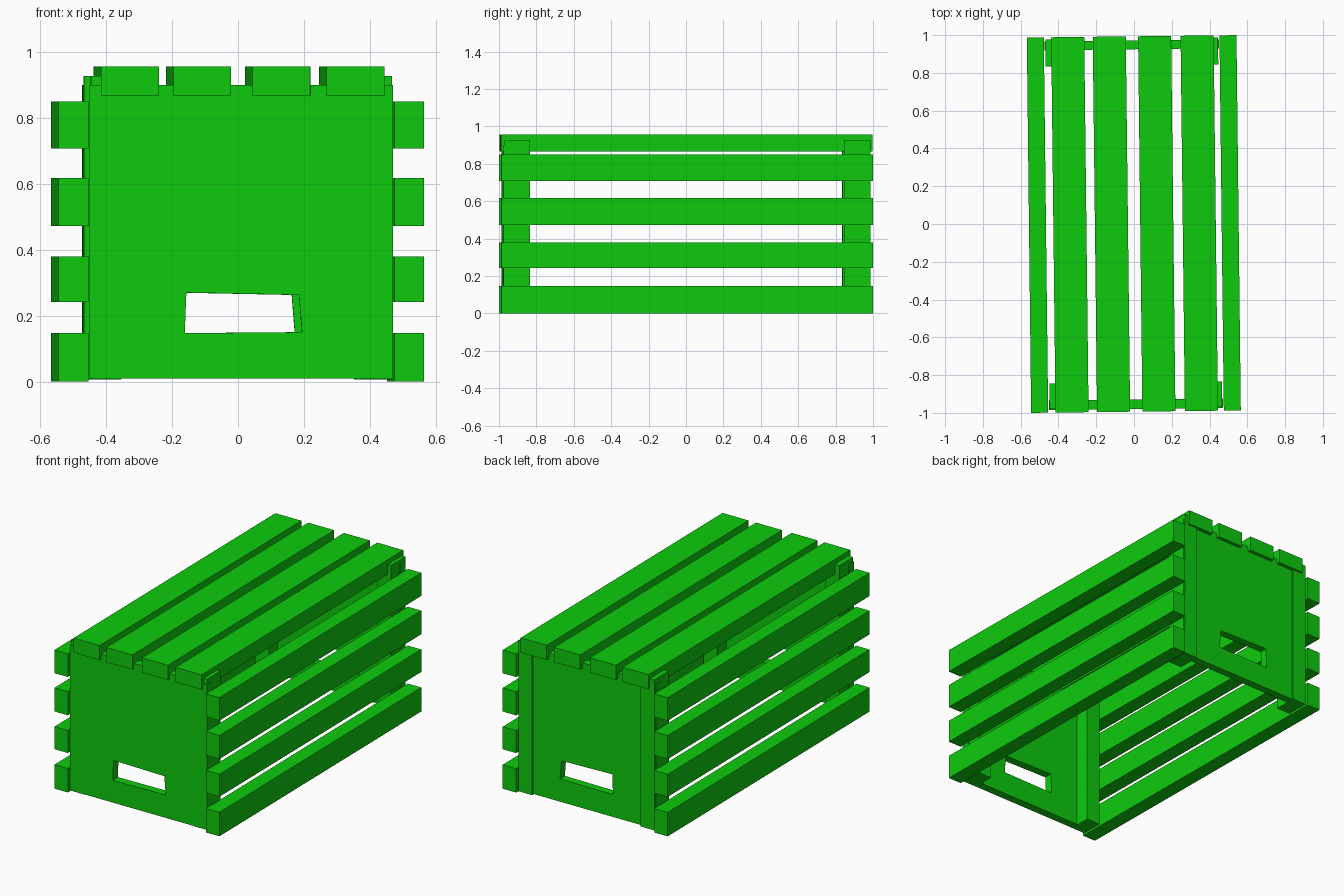
import bpy
import bmesh
from mathutils import Matrix

cube = bpy.data.objects.get("Cube")
if cube:
    bpy.data.objects.remove(cube, do_unlink=True)

green = bpy.data.materials.new("bright_green")
green.use_nodes = True
COLOUR = (0.004, 0.6, 0.004, 1)
green.diffuse_color = COLOUR
green.node_tree.nodes["Principled BSDF"].inputs["Base Color"].default_value = COLOUR

TWIST = Matrix.Rotation(0.0115, 4, "Z")  # the whole crate stands slightly turned


def finish(name, bm):
    bmesh.ops.recalc_face_normals(bm, faces=bm.faces)
    bm.transform(TWIST)
    mesh = bpy.data.meshes.new(name)
    bm.to_mesh(mesh)
    bm.free()
    mesh.materials.append(green)
    obj = bpy.data.objects.new(name, mesh)
    bpy.context.collection.objects.link(obj)


def box(name, x, y, z):
    bm = bmesh.new()
    bmesh.ops.create_cube(bm, size=1)
    for v in bm.verts:
        v.co = [r[0] if c < 0 else r[1] for c, r in zip(v.co, (x, y, z))]
    finish(name, bm)


def end_panel(name, y0, y1):
    """Board with a slanted hand hole."""
    bm = bmesh.new()
    outer = [(-0.462, 0.01), (0.46, 0.01), (0.46, 0.9), (-0.462, 0.9)]
    hole = [(-0.173, 0.147), (0.183, 0.15), (0.174, 0.263), (-0.168, 0.27)]
    rings = [[bm.verts.new((x, y0, z)) for x, z in ring] for ring in (outer, hole)]
    faces = []
    for i in range(4):
        j = (i + 1) % 4
        faces.append(bm.faces.new((rings[0][i], rings[0][j], rings[1][j], rings[1][i])))
    grown = bmesh.ops.extrude_face_region(bm, geom=faces, use_keep_orig=True)
    for v in grown["geom"]:
        if isinstance(v, bmesh.types.BMVert):
            v.co.y = y1
    finish(name, bm)


# Long slats on the sides and top
LENGTH = (-0.9935, 0.9935)
for i, z in enumerate([(0, 0.147), (0.242, 0.38), (0.473, 0.618), (0.708, 0.85)], 1):
    box(f"right_slat_{i}", (-0.556, -0.466), LENGTH, z)
    box(f"left_slat_{i}", (0.464, 0.554), LENGTH, z)
for i, x in enumerate((-0.427, -0.207, 0.033, 0.258), 1):
    box(f"top_slat_{i}", (x, x + 0.175), LENGTH, (0.867, 0.957))

# End boards with hand holes
end_panel("front_panel", -0.98, -0.93)
end_panel("back_panel", 0.925, 0.972)

# Corner posts
for end, y in (("front", (-0.975, -0.84)), ("back", (0.84, 0.982))):
    box(f"{end}_right_post", (-0.458, -0.366), y, (0.006, 0.928))
    box(f"{end}_left_post", (0.364, 0.456), y, (0.006, 0.928))
